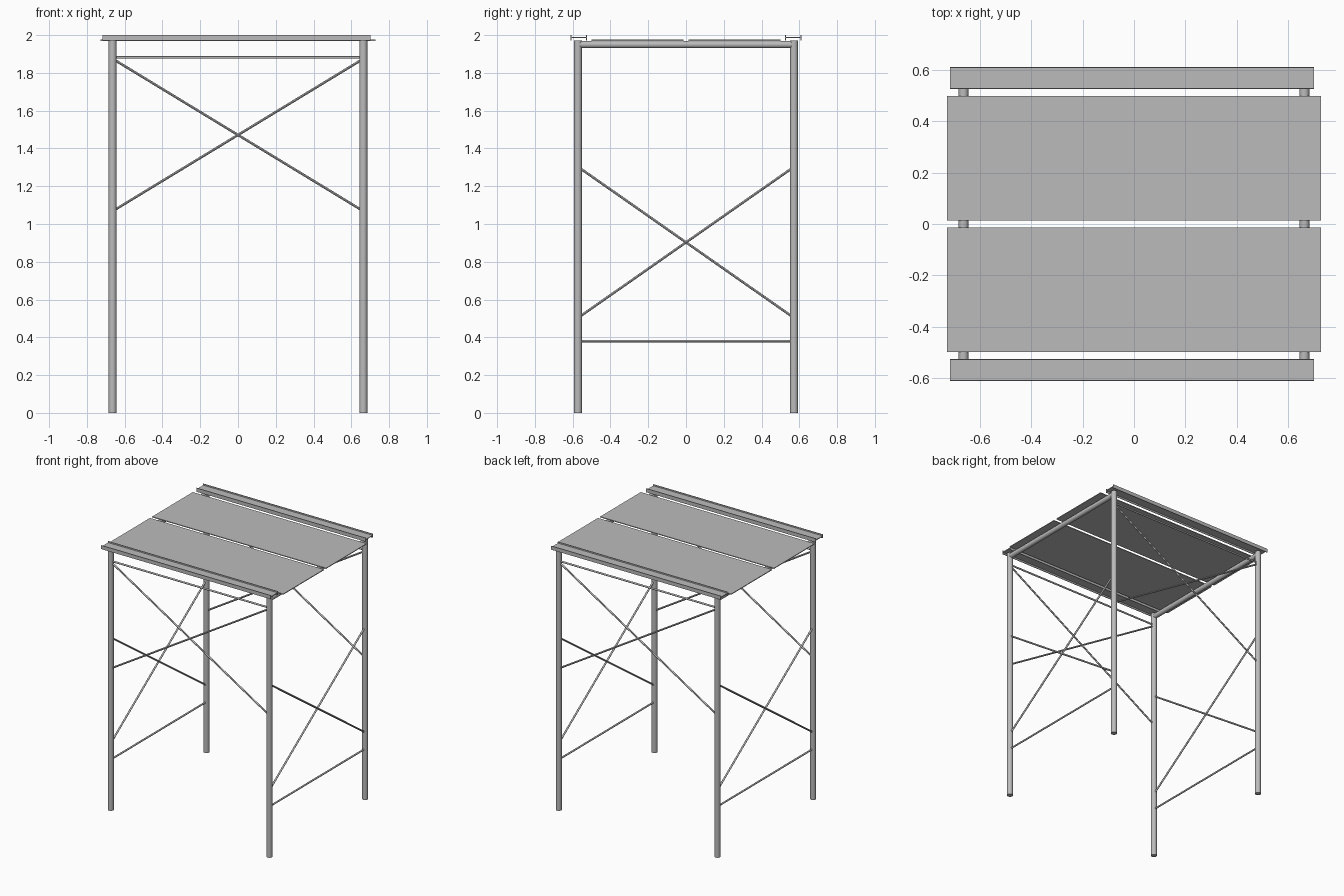
import bpy
from mathutils import Vector

cube = bpy.data.objects.get("Cube")
if cube:
    bpy.data.objects.remove(cube, do_unlink=True)

steel = bpy.data.materials.new("steel_grey")
steel.use_nodes = True
GREY = (0.5, 0.5, 0.5, 1)
steel.diffuse_color = GREY
steel.node_tree.nodes["Principled BSDF"].inputs["Base Color"].default_value = GREY

POST_X, POST_Y = 0.664, 0.572
POST_TOP = 1.972


def box(name, low, high):
    low, high = Vector(low), Vector(high)
    bpy.ops.mesh.primitive_cube_add(size=1, location=(low + high) / 2)
    ob = bpy.context.object
    ob.name = name
    ob.scale = high - low
    bpy.ops.object.transform_apply(location=False, rotation=False, scale=True)
    ob.data.materials.append(steel)
    return ob


def tube(name, start, end, radius, sides=12):
    start, end = Vector(start), Vector(end)
    axis = end - start
    bpy.ops.mesh.primitive_cylinder_add(
        vertices=sides, radius=radius, depth=axis.length, location=(start + end) / 2)
    ob = bpy.context.object
    ob.name = name
    ob.rotation_euler = axis.to_track_quat("Z", "Y").to_euler()
    ob.data.materials.append(steel)
    bpy.ops.object.shade_smooth_by_angle()
    return ob


# Corner posts
for sy, end_name in ((-1, "front"), (1, "back")):
    for sx, side_name in ((-1, "right"), (1, "left")):
        x, y = sx * POST_X, sy * POST_Y
        tube(f"{end_name}_{side_name}_post", (x, y, 0), (x, y, POST_TOP), 0.021, 24)

# Front and back frames: top rail and crossed braces
for sy, name in ((-1, "front"), (1, "back")):
    y = sy * POST_Y
    tube(f"{name}_rail", (-POST_X, y, 1.882), (POST_X, y, 1.882), 0.0065)
    for s in (-1, 1):
        tube(f"{name}_brace", (-s * POST_X, y, 1.875), (s * POST_X, y, 1.068), 0.0065)

# Side frames: heavy top bar, crossed braces and low rail
for sx, name in ((-1, "right"), (1, "left")):
    x = sx * POST_X
    tube(f"{name}_top_bar", (x, -POST_Y, 1.95), (x, POST_Y, 1.95), 0.019, 24)
    tube(f"{name}_low_rail", (x, -POST_Y, 0.379), (x, POST_Y, 0.379), 0.0065)
    for s in (-1, 1):
        tube(f"{name}_brace", (x, -s * POST_Y, 1.303), (x, s * POST_Y, 0.503), 0.0065)

# Deck panels
for sy, name in ((-1, "front"), (1, "back")):
    y0, y1 = sorted((sy * 0.013, sy * 0.499))
    box(f"{name}_deck_panel", (-0.728, y0, 1.970), (0.728, y1, 1.976))

# Beams lying on their sides: flat web between two upright flanges
for sy, name in ((-1, "front"), (1, "back")):
    y0, y1 = sorted((sy * 0.525, sy * 0.612))
    x0, x1, t = -0.717, 0.701, 0.005
    box(f"{name}_beam_web", (x0, y0 + t, 1.984), (x1, y1 - t, 1.990))
    box(f"{name}_beam_flange", (x0, y0, 1.972), (x1, y0 + t, 2.0))
    box(f"{name}_beam_flange", (x0, y1 - t, 1.972), (x1, y1, 2.0))
